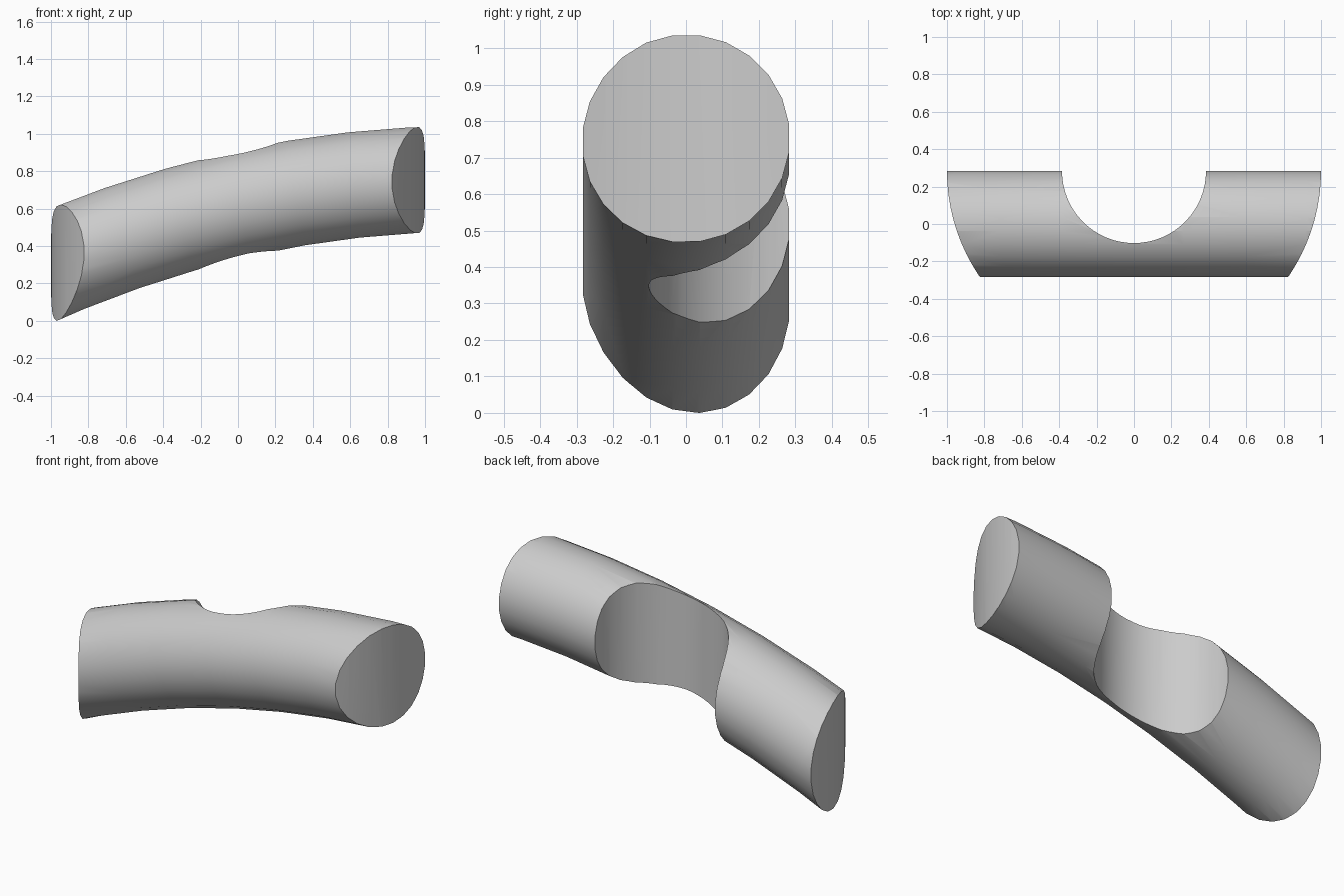
import bpy, bmesh, math
from mathutils import Vector

if "Cube" in bpy.data.objects:
    bpy.data.objects.remove(bpy.data.objects["Cube"])

RADIUS, SIDES = 0.2855, 24
BACK = RADIUS * math.cos(math.pi / SIDES)   # flat side of the tube, axis of both cutters

grey = bpy.data.materials.new("plain grey")
grey.use_nodes = True
grey.diffuse_color = (0.6, 0.6, 0.6, 1)
grey.node_tree.nodes["Principled BSDF"].inputs["Base Color"].default_value = (0.6, 0.6, 0.6, 1)

# Bent tube: a ring swept along a gentle upward arc
bm = bmesh.new()
rings = []
for i in range(-4, 5):
    x = i * 0.31
    centre = Vector((x, 0, 0.625 + 0.229 * x - 0.0957 * x * x))
    slope = math.atan(0.229 - 0.1914 * x)
    up = Vector((-math.sin(slope), 0, math.cos(slope)))
    ring = []
    for k in range(SIDES):
        a = math.tau * (k + 0.5) / SIDES
        ring.append(bm.verts.new(centre + RADIUS * (up * math.sin(a) + Vector((0, math.cos(a), 0)))))
    rings.append(ring)
for r, s in zip(rings, rings[1:]):
    for k in range(SIDES):
        n = (k + 1) % SIDES
        bm.faces.new((r[k], r[n], s[n], s[k]))
bm.faces.new(rings[0])
bm.faces.new(rings[-1])
bmesh.ops.recalc_face_normals(bm, faces=bm.faces)
mesh = bpy.data.meshes.new("curved_tube")
bm.to_mesh(mesh)
bm.free()
tube = bpy.data.objects.new("curved_tube", mesh)
bpy.context.collection.objects.link(tube)
mesh.materials.append(grey)


def trim(name, radius, sides, operation):
    """Trim the tube with an upright cylinder, then drop the cutter."""
    bpy.ops.mesh.primitive_cylinder_add(vertices=sides, radius=radius, depth=4, location=(0, BACK, 0.5))
    cutter = bpy.context.object
    cutter.name = name
    cutter.hide_render = True
    cutter.data.materials.append(grey)
    bpy.ops.object.select_all(action='DESELECT')
    bpy.context.view_layer.objects.active = tube
    tube.select_set(True)
    mod = tube.modifiers.new(name, 'BOOLEAN')
    mod.operation, mod.solver, mod.object = operation, 'EXACT', cutter
    bpy.ops.object.modifier_apply(modifier=name)
    bpy.data.objects.remove(cutter)


# Rounded ends, then the round notch in the back
trim("end_cutter", 1.0, 96, 'INTERSECT')
trim("notch_cutter", 0.385, 64, 'DIFFERENCE')

# Rest on the ground and smooth the curved sides
low = min(v.co.z for v in tube.data.vertices)
for v in tube.data.vertices:
    v.co.z -= low
bpy.ops.object.shade_smooth_by_angle(angle=math.radians(30))
